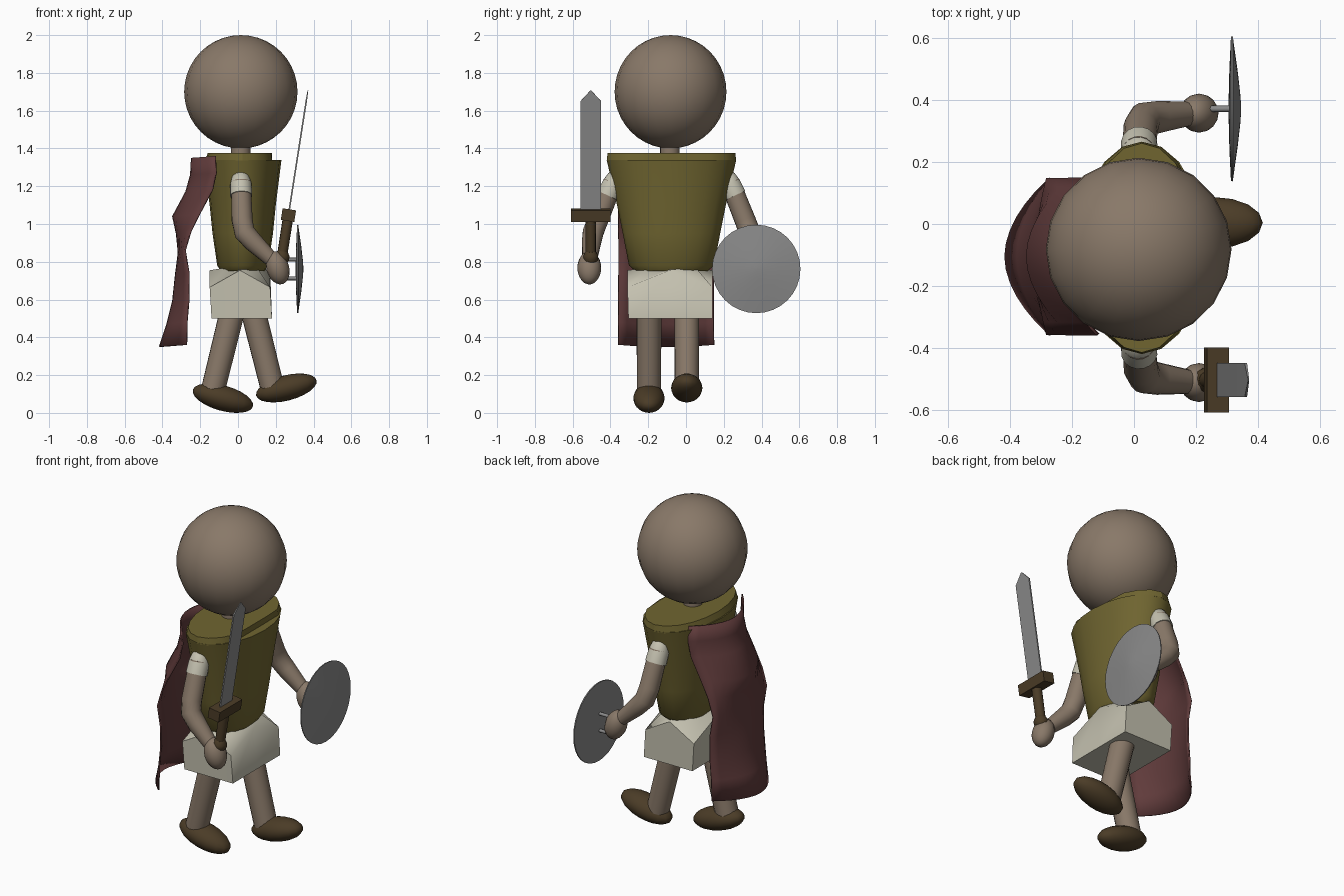
import bpy, math
from mathutils import Vector, Matrix

if "Cube" in bpy.data.objects:
    bpy.data.objects.remove(bpy.data.objects["Cube"])


def mat(name, c):
    m = bpy.data.materials.new(name)
    m.diffuse_color = (*c, 1)
    m.use_nodes = True
    m.node_tree.nodes["Principled BSDF"].inputs["Base Color"].default_value = m.diffuse_color
    return m


SKIN = mat("skin", (0.25, 0.19, 0.14))
OLIVE = mat("olive", (0.16, 0.13, 0.03))
CREAM = mat("cream", (0.55, 0.53, 0.43))
BROWN = mat("brown", (0.07, 0.045, 0.02))
RED = mat("dark_red", (0.12, 0.045, 0.045))
STEEL = mat("steel", (0.25, 0.25, 0.25))
CY = -0.077  # body's symmetry plane in y


def finish(ob, m, angle=40):
    ob.data.materials.append(m)
    bpy.ops.object.select_all(action='DESELECT')
    ob.select_set(True)
    bpy.context.view_layer.objects.active = ob
    bpy.ops.object.shade_smooth_by_angle(angle=math.radians(angle))
    return ob


def mesh(name, verts, faces, m, angle=40):
    me = bpy.data.meshes.new(name)
    me.from_pydata([tuple(v) for v in verts], [], faces)
    me.update()
    ob = bpy.data.objects.new(name, me)
    bpy.context.collection.objects.link(ob)
    return finish(ob, m, angle)


def loft(name, rings, m, angle=40):
    """Skin a list of equal rings (bottom to top, counter-clockwise) and cap both ends."""
    n = len(rings[0])
    faces = [tuple(reversed(range(n)))]
    for r in range(len(rings) - 1):
        for i in range(n):
            j = (i + 1) % n
            faces.append((r*n + i, r*n + j, (r+1)*n + j, (r+1)*n + i))
    faces.append(tuple(range((len(rings) - 1)*n, len(rings)*n)))
    return mesh(name, [v for r in rings for v in r], faces, m, angle)


def tube(name, path, radii, m, n=16):
    """Round tube through a path with one radius per point."""
    pts = [Vector(p) for p in path]
    rings = []
    for i, p in enumerate(pts):
        d = (pts[min(i+1, len(pts)-1)] - pts[max(i-1, 0)]).normalized()
        u = Vector((0.123, 1, 0)).cross(d).normalized()
        w = d.cross(u)
        rings.append([p + radii[i]*(math.cos(a)*u + math.sin(a)*w)
                      for a in (2*math.pi*k/n for k in range(n))])
    return loft(name, rings, m, 50)


def ball(name, loc, size, m, tilt=0, seg=20, rings=16):
    bpy.ops.mesh.primitive_uv_sphere_add(segments=seg, ring_count=rings, radius=1)
    ob = bpy.context.object
    ob.name = name
    ob.data.transform(Matrix.Translation(loc) @ Matrix.Rotation(tilt, 4, 'Y')
                      @ Matrix.Diagonal((*size, 1)))
    return finish(ob, m, 60)


def ellipse(cx, rx, ry, z, n=20, xmax=9):
    return [(min(cx + rx*math.cos(2*math.pi*k/n), xmax),
             CY + ry*math.sin(2*math.pi*k/n), z) for k in range(n)]


# head and neck
ball("head", (0.015, -0.082, 1.7), (0.3, 0.296, 0.3), SKIN, seg=20, rings=20)
tube("neck", [(0.015, -0.085, 1.3), (0.015, -0.085, 1.45)], [0.052, 0.052], SKIN)

# tunic body with raised shoulder plate
loft("tunic", [ellipse(0.025, rx, ry, z) for z, rx, ry in
               ((0.75, 0.115, 0.19), (0.78, 0.135, 0.225), (0.95, 0.16, 0.258),
                (1.1, 0.175, 0.288), (1.34, 0.205, 0.343))], OLIVE)
loft("shoulder_plate", [ellipse(0.025, 0.2, 0.343, 1.335, xmax=0.18),
                        ellipse(0.025, 0.185, 0.338, 1.375, xmax=0.18)], OLIVE, 30)


# skirt: square hem, top corners dipping away from the tunic
def square(x0, x1, y0, y1, zmid, zcorner):
    xm, ym = (x0 + x1)/2, (y0 + y1)/2
    return [(x0, y0, zcorner), (xm, y0, zmid), (x1, y0, zcorner), (x1, ym, zmid),
            (x1, y1, zcorner), (xm, y1, zmid), (x0, y1, zcorner), (x0, ym, zmid)]


loft("skirt", [square(-0.14, 0.18, -0.305, 0.14, 0.5, 0.5),
               square(-0.15, 0.17, -0.31, 0.14, 0.755, 0.665),
               square(-0.06, 0.1, -0.2, 0.05, 0.77, 0.77)], CREAM, 60)

# legs and shoes
for side, y, top, ankle, foot, tilt in (
        ("left", 0.004, (0.065, 0.6), (0.18, 0.14), (0.256, 0.132), -0.25),
        ("right", -0.196, (-0.015, 0.6), (-0.135, 0.11), (-0.08, 0.078), 0.27)):
    tube(side + "_leg", [(ankle[0], y, ankle[1]), (top[0], y, top[1])], [0.064, 0.067], SKIN)
    ball(side + "_shoe", (foot[0], y, foot[1]), (0.165, 0.083, 0.067), BROWN, tilt, 16, 12)

# arms, sleeves and hands, mirrored about the body plane
for side, s in (("right", -1), ("left", 1)):
    def p(x, d, z):
        return (x, CY + s*d, z)
    tube(side + "_arm", [p(0.015, 0.31, 1.22), p(0.022, 0.39, 1.02), p(0.035, 0.415, 0.955),
                         p(0.08, 0.423, 0.905), p(0.2, 0.435, 0.79)],
         [0.053, 0.056, 0.056, 0.052, 0.036], SKIN)
    tube(side + "_sleeve", [p(0.013, 0.27, 1.27), p(0.014, 0.295, 1.245), p(0.015, 0.31, 1.21),
                            p(0.017, 0.338, 1.15)], [0.02, 0.047, 0.057, 0.059], CREAM)
    ball(side + "_hand", p(0.21, 0.435, 0.768), (0.06, 0.063, 0.09), SKIN, -0.3, 16, 12)

# cape: z, back-centre x, side-edge x
ROWS = [(1.36, -0.245, -0.12), (1.27, -0.25, -0.115), (1.18, -0.275, -0.135),
        (1.05, -0.345, -0.205), (0.96, -0.325, -0.25), (0.86, -0.315, -0.28),
        (0.74, -0.33, -0.26), (0.6, -0.345, -0.26), (0.48, -0.375, -0.27), (0.36, -0.415, -0.272)]
N = 12
cv, cf = [], []
for z, xb, xe in ROWS:
    for k in range(N + 1):
        t = 2*k/N - 1
        cv.append((xb + (xe - xb)*abs(t)**1.9, -0.105 + 0.252*t, z - 0.01*(1 - t*t)))
for r in range(len(ROWS) - 1):
    for k in range(N):
        a = r*(N + 1) + k
        cf.append((a, a + 1, a + N + 2, a + N + 1))
cape = mesh("cape", cv, cf, RED, 60)
sol = cape.modifiers.new("thickness", 'SOLIDIFY')
sol.thickness = 0.008
sol.offset = 0

# shield: shallow lens facing forward
SY, SZ = 0.372, 0.762


def disc(x, r, n=32):
    return [(x, SY + r*math.cos(2*math.pi*k/n), SZ + r*math.sin(2*math.pi*k/n)) for k in range(n)]


loft("shield", [disc(0.305, 0.01), disc(0.308, 0.13), disc(0.313, 0.233), disc(0.319, 0.234),
                disc(0.335, 0.12), disc(0.343, 0.05), disc(0.346, 0.01)], STEEL)
tube("shield_handle", [(0.31, SY, SZ + 0.05), (0.235, SY, SZ + 0.05),
                       (0.225, SY, SZ + 0.04), (0.225, SY, SZ - 0.04),
                       (0.235, SY, SZ - 0.05), (0.31, SY, SZ - 0.05)], [0.01]*6, STEEL, 8)

# sword, built upright then leaned forward; local z = 0 is the guard centre
LEAN = Matrix.Translation((0.267, -0.504, 1.047)) @ Matrix.Rotation(0.155, 4, 'Y')


def rect(hx, hy, z):
    return [(-hx, -hy, z), (hx, -hy, z), (hx, hy, z), (-hx, hy, z)]


blade = loft("sword_blade", [rect(0.004, 0.055, 0.02), rect(0.004, 0.055, 0.61),
                             rect(0.002, 0.003, 0.667)], STEEL, 20)
guard = loft("sword_guard", [rect(0.036, 0.105, -0.031), rect(0.036, 0.105, 0.031)], BROWN, 20)
grip = tube("sword_grip", [(0, 0, -0.27), (0, 0, -0.02)], [0.027, 0.028], BROWN, 10)
pommel = tube("sword_pommel", [(0, 0, -0.26), (0, 0, -0.24), (0, 0, -0.215), (0, 0, -0.195)],
              [0.025, 0.04, 0.04, 0.028], BROWN, 10)
for ob in (blade, guard, grip, pommel):
    ob.data.transform(LEAN)
